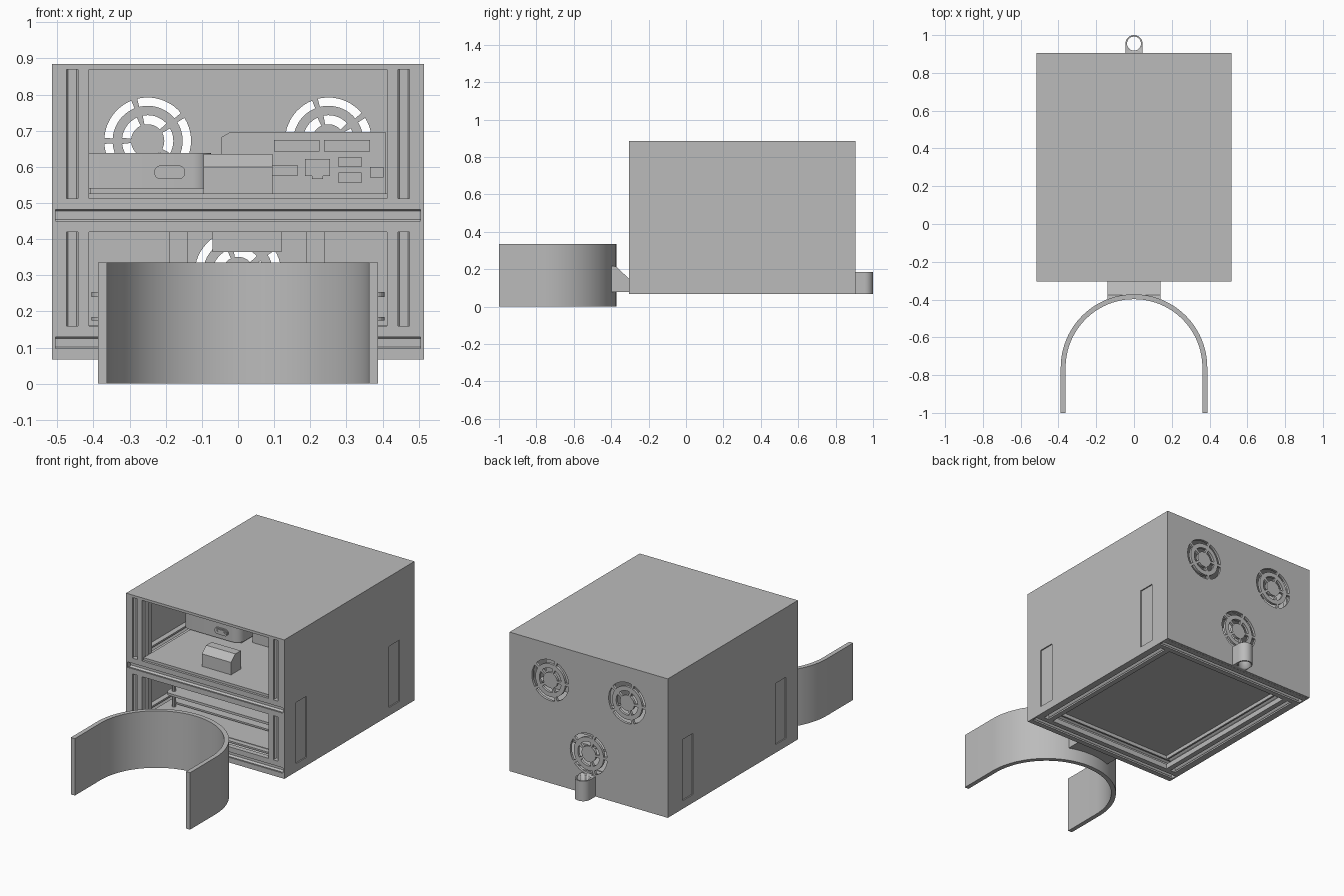
import bpy, bmesh, math
from mathutils import Vector

old = bpy.data.objects.get("Cube")
if old:
    bpy.data.objects.remove(old, do_unlink=True)

grey = bpy.data.materials.new("plain_grey")
grey.use_nodes = True
grey.diffuse_color = (0.5, 0.5, 0.5, 1)
grey.node_tree.nodes["Principled BSDF"].inputs["Base Color"].default_value = (0.5, 0.5, 0.5, 1)

AXES = {
    "x": lambda u, v, w: Vector((w, u, v)),
    "y": lambda u, v, w: Vector((u, w, v)),
    "z": lambda u, v, w: Vector((u, v, w)),
}


def prism(name, outlines, axis, lo, hi, smooth=False):
    """Extrude one or more closed outlines along an axis."""
    bm = bmesh.new()
    for pts in outlines:
        base = bm.faces.new([bm.verts.new(AXES[axis](u, v, lo)) for u, v in pts])
        ext = bmesh.ops.extrude_face_region(bm, geom=[base], use_keep_orig=True)
        moved = [g for g in ext["geom"] if isinstance(g, bmesh.types.BMVert)]
        bmesh.ops.translate(bm, verts=moved, vec=AXES[axis](0, 0, hi - lo))
    bmesh.ops.recalc_face_normals(bm, faces=bm.faces)
    mesh = bpy.data.meshes.new(name)
    bm.to_mesh(mesh)
    bm.free()
    mesh.materials.append(grey)
    ob = bpy.data.objects.new(name, mesh)
    bpy.context.collection.objects.link(ob)
    if smooth:
        bpy.ops.object.select_all(action="DESELECT")
        ob.select_set(True)
        bpy.context.view_layer.objects.active = ob
        bpy.ops.object.shade_smooth_by_angle(angle=math.radians(30))
    return ob


def rect(u0, u1, v0, v1):
    return [(u0, v0), (u1, v0), (u1, v1), (u0, v1)]


def box(name, x0, x1, y0, y1, z0, z1):
    return prism(name, [rect(x0, x1, y0, y1)], "z", z0, z1)


def arc(cx, cy, r, a0, a1, n):
    return [(cx + r * math.cos(math.radians(a0 + (a1 - a0) * i / n)),
             cy + r * math.sin(math.radians(a0 + (a1 - a0) * i / n))) for i in range(n + 1)]


def rounded(u0, u1, v0, v1, r, n=6):
    corners = [(u1 - r, v1 - r), (u0 + r, v1 - r), (u0 + r, v0 + r), (u1 - r, v0 + r)]
    return [p for k, (u, v) in enumerate(corners) for p in arc(u, v, r, 90 * k, 90 * k + 90, n)]


def cut(target, cutter):
    mod = target.modifiers.new("cut", "BOOLEAN")
    mod.operation = "DIFFERENCE"
    mod.solver = "EXACT"
    mod.object = cutter
    bpy.context.view_layer.objects.active = target
    bpy.ops.object.modifier_apply(modifier=mod.name)
    bpy.data.objects.remove(cutter, do_unlink=True)


# Outer shell, open at the front and below
XO, XI, YF, YB, Z0, Z1 = 0.515, 0.505, -0.305, 0.905, 0.067, 0.885
shell = box("shell", -XO, XO, YF, YB, Z0, Z1)
cut(shell, box("hollow", -XI, XI, YF - 0.1, YB - 0.015, 0, 0.87))

# Shallow pockets on both sides
for s in (-1, 1):
    for y0 in (-0.195, 0.67):
        a, b = sorted((s * (XO - 0.007), s * (XO + 0.05)))
        cut(shell, box("pocket", a, b, y0, y0 + 0.098, 0.115, 0.475))

# Round vents in the back: two rings of five slots each
for cx, cz in ((-0.25, 0.672), (0.25, 0.672), (0, 0.305)):
    slots = []
    for r0, r1, gap in ((0.097, 0.12, 4), (0.046, 0.071, 7)):
        for k in range(5):
            a = 36 + 72 * k + gap
            b = a + 72 - 2 * gap
            slots.append(arc(cx, cz, r1, a, b, 10) + arc(cx, cz, r0, b, a, 10))
    cut(shell, prism("vent_slots", slots, "y", YB - 0.1, YB + 0.1))

# Slotted frame bars
H = 0.0465


def bar_profile(cu, cv):
    side = [(H, H), (0.016, H), (0.016, H - 0.01), (0.026, H - 0.01), (0.012, H - 0.028),
            (-0.012, H - 0.028), (-0.026, H - 0.01), (-0.016, H - 0.01), (-0.016, H)]
    pts = []
    for k in range(4):
        c, s = round(math.cos(k * math.pi / 2)), round(math.sin(k * math.pi / 2))
        pts += [(cu + u * c - v * s, cv + u * s + v * c) for u, v in side]
    return pts


XP = XI - H
YP = (YF + H + 0.001, YB - 0.016 - H)
for level, z in (("lower", Z0 + H), ("middle", 0.42 + H)):
    for end, y in zip(("front", "back"), YP):
        prism(f"{level}_{end}_rail", [bar_profile(y, z)], "x", -XI, XI)
    for side, x in (("right", -XP), ("left", XP)):
        prism(f"{level}_{side}_rail", [bar_profile(x, z)], "y", YP[0] + H, YP[1] - H)
for end, y in zip(("front", "back"), YP):
    for side, x in (("right", -XP), ("left", XP)):
        for level, a, b in (("lower", 0.16, 0.42), ("upper", 0.513, 0.87)):
            prism(f"{level}_{end}_{side}_post", [bar_profile(x, y)], "z", a, b)

# Floor and shelf plates
box("floor_plate", -0.412, 0.412, -0.212, 0.796, 0.15, 0.163)
box("shelf_plate", -0.412, 0.412, -0.29, 0.88, 0.512, 0.527)

# Upper bay: rounded device with a pill-shaped socket
prism("rounded_device", [rounded(-0.45, -0.075, 0.12, 0.5, 0.05)], "z", 0.54, 0.638, True)
box("rounded_device_foot", -0.41, -0.09, 0.16, 0.46, 0.527, 0.54)
prism("socket_rim", [rounded(-0.232, -0.146, 0.566, 0.604, 0.0185)], "y", 0.112, 0.121)
prism("socket_face", [rounded(-0.226, -0.152, 0.572, 0.598, 0.0125)], "y", 0.108, 0.113)
for x in (-0.213, -0.165):
    prism("socket_pin", [arc(x, 0.585, 0.006, 0, 330, 11)], "y", 0.104, 0.109)

# Upper bay: ported case with raised port plates
prism("ported_case", [[(-0.045, 0.527), (0.408, 0.527), (0.408, 0.697),
                       (-0.02, 0.697), (-0.045, 0.683)]], "y", 0.2, 0.72)
ports = [(0.1, 0.225, 0.643, 0.675), (0.238, 0.365, 0.643, 0.675), (0.185, 0.255, 0.575, 0.622),
         (0.205, 0.235, 0.567, 0.575), (0.278, 0.342, 0.6, 0.627), (0.278, 0.342, 0.555, 0.585),
         (0.365, 0.403, 0.57, 0.6), (0.09, 0.165, 0.575, 0.605)]
prism("case_ports", [rect(*p) for p in ports], "y", 0.192, 0.2)

# Upper bay: small sloped block near the front
prism("sloped_block", [[(-0.2, 0.527), (-0.11, 0.527), (-0.11, 0.635),
                        (-0.16, 0.635), (-0.2, 0.6)]], "x", -0.095, 0.095)

# Lower bay: boards on standoffs and blocks under the shelf
prism("main_board", [rounded(-0.405, 0.405, -0.1, 0.6, 0.03)], "z", 0.24, 0.254)
prism("lower_board", [rounded(-0.405, 0.405, -0.05, 0.6, 0.03)], "z", 0.175, 0.185)
for x in (-0.375, 0.375):
    for y in (-0.06, 0.56):
        prism("standoff", [arc(x, y, 0.01, 0, 330, 11)], "z", 0.163, 0.31, True)
box("hanging_block", -0.07, 0.12, 0.3, 0.6, 0.365, 0.513)
for x in (-0.19, 0.19):
    box("hanging_bracket", x, x + 0.05, 0.4, 0.7, 0.335, 0.513)

# Front U-shaped clip and its wedge mount
clip = ([(0.388, -1)] + arc(0, -0.76, 0.388, 0, 180, 48) + [(-0.388, -1), (-0.362, -1)]
        + arc(0, -0.76, 0.362, 180, 0, 48) + [(0.362, -1)])
prism("clip", [clip], "z", 0, 0.335, True)
prism("clip_mount", [[(-0.397, 0.078), (-0.397, 0.218), (-0.375, 0.215),
                      (-0.305, 0.15), (-0.305, 0.078)]], "x", -0.14, 0.14)

# Rear tube holder
tube = prism("rear_tube", [[(-0.045, 0.905), (0.045, 0.905)] + arc(0, 0.955, 0.045, 0, 180, 24)],
             "z", Z0, 0.185, True)
cut(tube, prism("tube_bore", [arc(0, 0.955, 0.037, 0, 350, 35)], "z", 0, 0.3, True))
